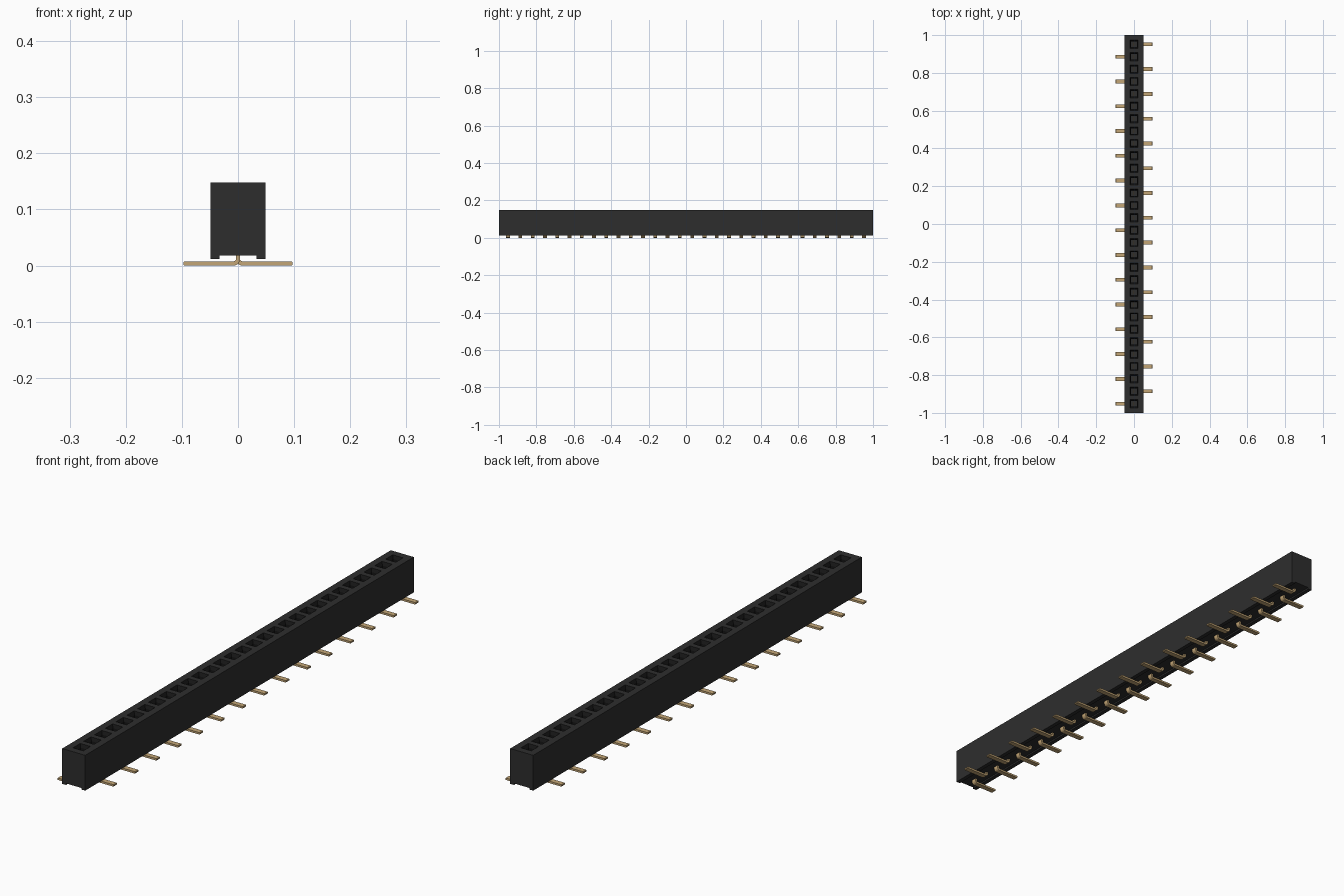
import bpy, bmesh
from math import cos, sin, pi

cube = bpy.data.objects.get("Cube")
if cube:
    bpy.data.objects.remove(cube)

COUNT, PITCH = 30, 0.0656
HALF_W, TOP, BASE = 0.049, 0.148, 0.012
HOLE = 0.022                       # half width of a socket mouth
STRIP, WIDTH, REACH = 0.0075, 0.02, 0.097   # contact thickness, width, foot length
PIN_YS = [(i - (COUNT - 1) / 2) * PITCH for i in range(COUNT)]


def material(name, rgb, rough=0.6):
    m = bpy.data.materials.new(name)
    m.use_nodes = True
    m.diffuse_color = (*rgb, 1)
    bsdf = m.node_tree.nodes["Principled BSDF"]
    bsdf.inputs["Base Color"].default_value = (*rgb, 1)
    bsdf.inputs["Roughness"].default_value = rough
    return m


plastic = material("black plastic", (0.027, 0.027, 0.027))
recess = material("dark socket", (0.008, 0.008, 0.008))
gold = material("pale gold", (0.55, 0.38, 0.18))


def finish(bm, name, mats):
    bmesh.ops.recalc_face_normals(bm, faces=bm.faces)
    mesh = bpy.data.meshes.new(name)
    bm.to_mesh(mesh)
    bm.free()
    for m in mats:
        mesh.materials.append(m)
    ob = bpy.data.objects.new(name, mesh)
    bpy.context.collection.objects.link(ob)
    return ob


def loft(bm, section, ys):
    """Sweep a closed (x, z) section through the given y stations, with caps."""
    rings = [[bm.verts.new((x, y, z)) for x, z in section] for y in ys]
    n = len(section)
    for a, b in zip(rings, rings[1:]):
        for i in range(n):
            j = (i + 1) % n
            bm.faces.new((a[i], a[j], b[j], b[i]))
    bm.faces.new(rings[0])
    bm.faces.new(rings[-1][::-1])


# Housing: channelled block with a square funnel socket over every contact
half = [(HOLE, TOP), (HALF_W, TOP), (HALF_W, BASE), (0.033, BASE), (0.033, 0.018)]
section = half + [(-x, z) for x, z in reversed(half)]
stations = [-1] + [y + s * HOLE for y in PIN_YS for s in (-1, 1)] + [1]
bm = bmesh.new()
loft(bm, section, stations)
bmesh.ops.recalc_face_normals(bm, faces=bm.faces)
mouths = []
for f in bm.faces:
    c = f.calc_center_median()
    if c.z > TOP - 0.001 and abs(c.x) < 0.001 and min(abs(c.y - y) for y in PIN_YS) < 0.001:
        mouths.append(f)
slopes = bmesh.ops.inset_individual(bm, faces=mouths, thickness=0.01, depth=-0.012)["faces"]
walls = bmesh.ops.inset_individual(bm, faces=mouths, thickness=0.0005, depth=-0.04)["faces"]
for f in slopes + walls:
    f.material_index = 1
finish(bm, "housing", [plastic, recess])

# Contacts: bent strips whose feet alternate sides along the row
inner = 0.004
cx, cz = STRIP / 2 + inner, STRIP + inner


def arc(radius):
    angles = [pi + pi / 2 * k / 5 for k in range(6)]
    return [(cx + radius * cos(a), cz + radius * sin(a)) for a in angles]


chamfer = 0.0015
profile = ([(-STRIP / 2, 0.122)] + arc(inner + STRIP)
           + [(REACH - chamfer, 0), (REACH, chamfer),
              (REACH, STRIP - chamfer), (REACH - chamfer, STRIP)]
           + arc(inner)[::-1] + [(STRIP / 2, 0.122)])
bm = bmesh.new()
for i, y in enumerate(PIN_YS):
    side = 1 if i % 2 else -1
    loft(bm, [(side * x, z) for x, z in profile], [y - WIDTH / 2, y + WIDTH / 2])
finish(bm, "contacts", [gold])
